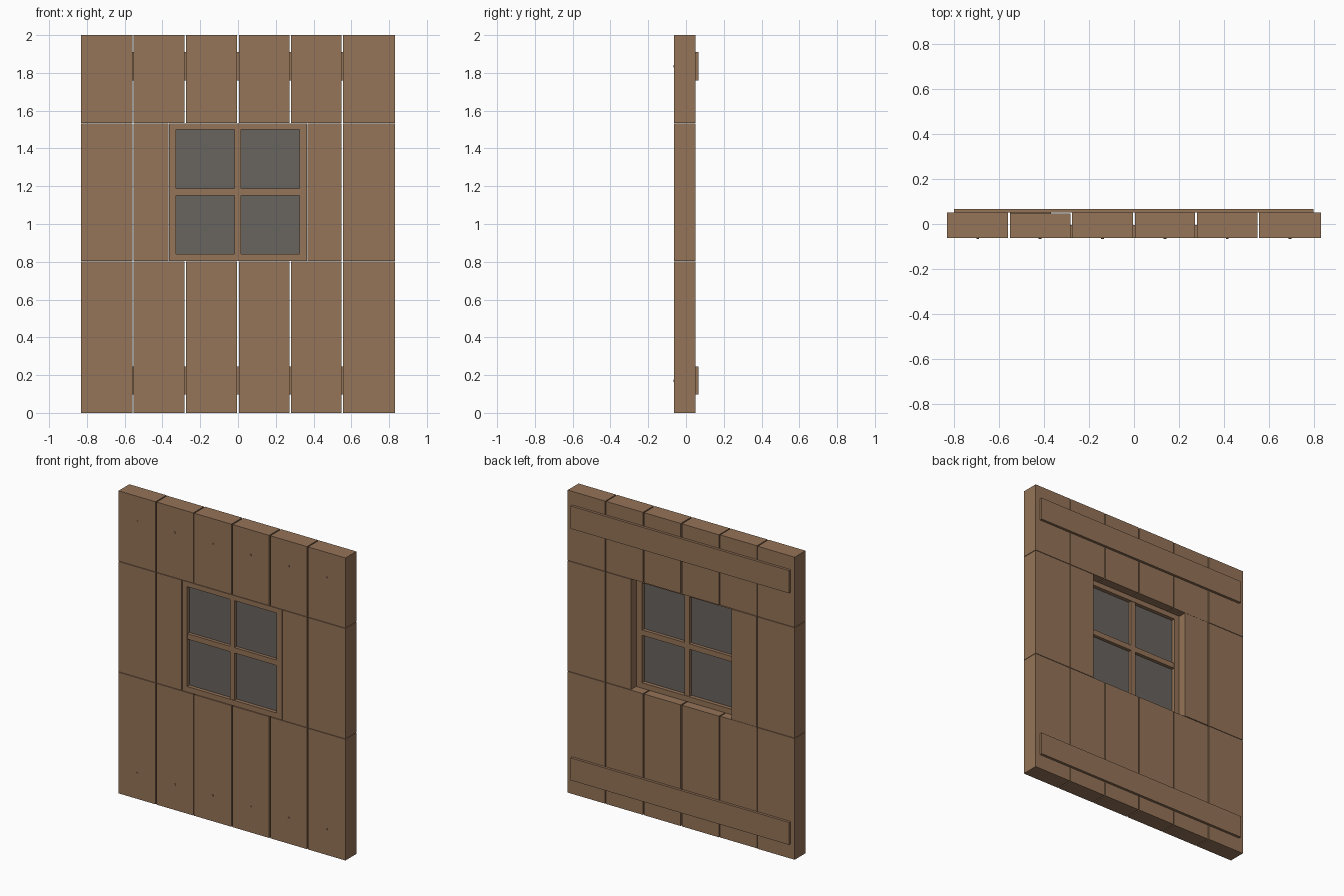
import bpy, bmesh
from mathutils import Matrix

if "Cube" in bpy.data.objects:
    bpy.data.objects.remove(bpy.data.objects["Cube"])


def material(name, rgb):
    m = bpy.data.materials.new(name)
    m.diffuse_color = (*rgb, 1)
    m.use_nodes = True
    m.node_tree.nodes["Principled BSDF"].inputs["Base Color"].default_value = m.diffuse_color
    return m


WOOD = material("brown_wood", (0.30, 0.175, 0.098))
GLASS = material("grey_glass", (0.14, 0.125, 0.113))


def finish(name, bm, mat):
    me = bpy.data.meshes.new(name)
    bm.to_mesh(me)
    bm.free()
    me.materials.append(mat)
    ob = bpy.data.objects.new(name, me)
    bpy.context.collection.objects.link(ob)
    return ob


def box(name, x, y, z, mat=WOOD):
    """Box from (low, high) pairs along each axis."""
    bm = bmesh.new()
    bmesh.ops.create_cube(bm, size=1)
    for v in bm.verts:
        v.co = [a + (b - a) * (c + 0.5) for (a, b), c in zip((x, y, z), v.co)]
    return finish(name, bm, mat)


FRONT, BACK = -0.063, 0.05
columns = [(-0.83, -0.559), (-0.552, -0.283), (-0.276, -0.004),
           (0.004, 0.272), (0.28, 0.549), (0.556, 0.83)]

# Vertical planks: full rows below and above the window
for i, x in enumerate(columns):
    shift = -0.003 if i == 1 else 0
    y = (FRONT, BACK + shift)
    box("lower_plank", x, y, (0, 0.801))
    box("upper_plank", x, y, (1.536, 2))

# Middle planks beside the window, the inner pair trimmed to the opening
for x in [columns[0], (columns[1][0], -0.368), (0.368, columns[4][1]), columns[5]]:
    box("middle_plank", x, (FRONT, BACK), (0.804, 1.533))

# Window frame and cross bars
FY = (-0.062, -0.005)
for x in [(-0.364, -0.329), (0.326, 0.364)]:
    box("window_stile", x, FY, (0.804, 1.533))
for z in [(0.804, 0.84), (1.5, 1.533)]:
    box("window_rail", (-0.329, 0.326), FY, z)
box("window_mullion", (-0.019, 0.016), (-0.059, -0.008), (0.84, 1.5))
for x in [(-0.329, -0.019), (0.016, 0.326)]:
    box("window_crossbar", x, (-0.059, -0.008), (1.152, 1.188))

# Glass panes
for x in [(-0.329, -0.019), (0.016, 0.326)]:
    for z in [(0.84, 1.152), (1.188, 1.5)]:
        box("glass_pane", x, (-0.038, -0.030), z, GLASS)

# Battens across the back
for z in [(0.097, 0.245), (1.76, 1.91)]:
    box("back_batten", (-0.8, 0.797), (BACK, 0.067), z)

# Nail heads at the middle of each column, in line with the battens
for a, b in columns:
    for z in (0.17, 1.835):
        bm = bmesh.new()
        bmesh.ops.create_cone(
            bm, cap_ends=True, segments=8, radius1=0.006, radius2=0.006, depth=0.008,
            matrix=Matrix.Translation(((a + b) / 2, -0.063, z)) @ Matrix.Rotation(1.5708, 4, 'X'))
        finish("nail_head", bm, WOOD)
